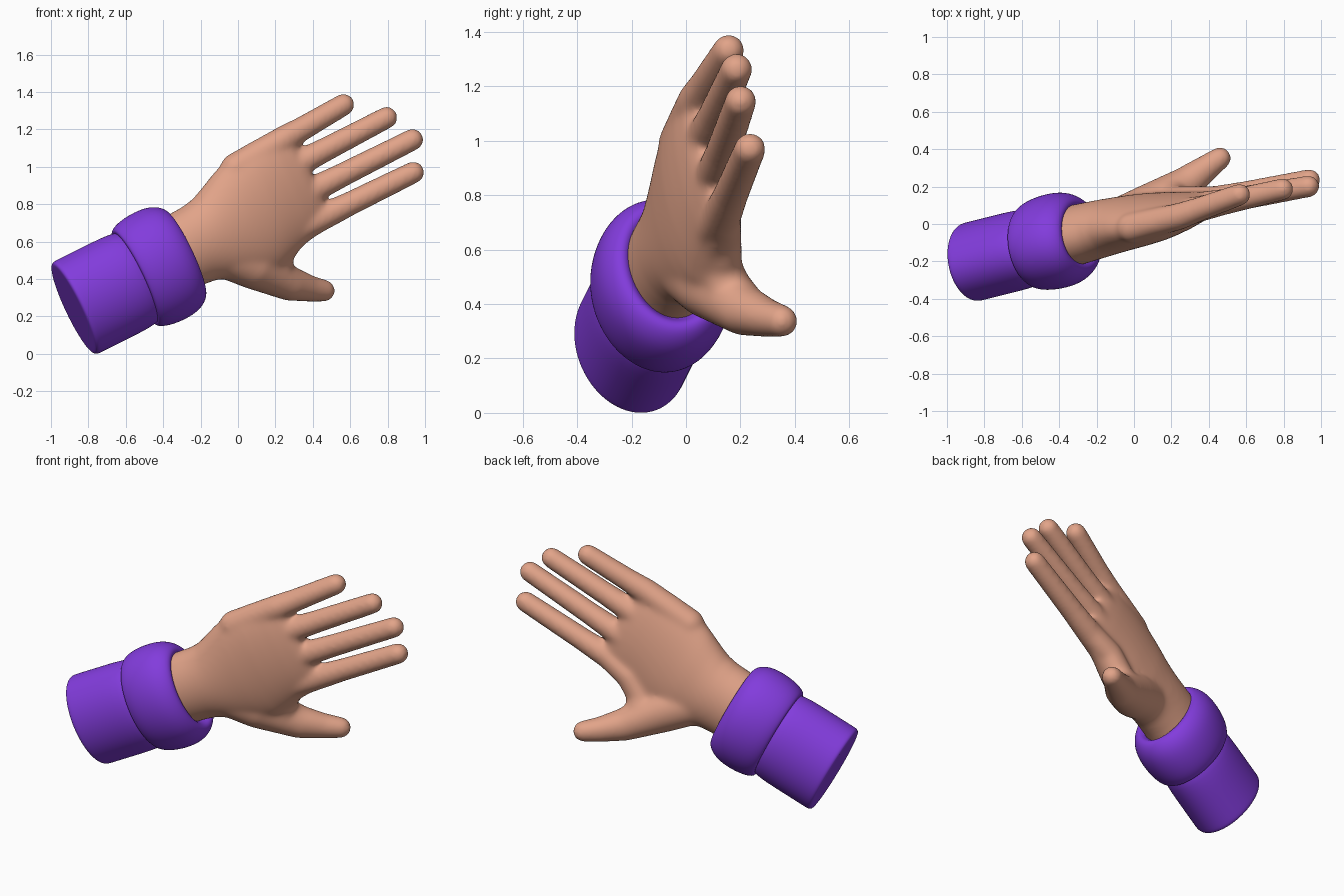
import bpy, bmesh, math
from mathutils import Vector, Matrix

if "Cube" in bpy.data.objects:
    bpy.data.objects.remove(bpy.data.objects["Cube"])

# Arm frame: D runs along the arm, V across the palm (to the thumb), W out of the palm
O = Vector((-0.88, -0.195, 0.247))
SLEEVE_SHIFT = Vector((0, -0.011, -0.007))
D = Vector((0.873, 0.218, 0.436)).normalized()
V = Vector((0.40, 0.19, -0.88))
V = (V - D * V.dot(D)).normalized()
W = D.cross(V)


def material(name, colour):
    m = bpy.data.materials.new(name)
    m.diffuse_color = (*colour, 1)
    m.use_nodes = True
    m.node_tree.nodes["Principled BSDF"].inputs["Base Color"].default_value = m.diffuse_color
    return m


skin = material("warm skin", (0.76, 0.37, 0.25))
purple = material("purple cloth", (0.225, 0.045, 0.72))


def loft(bm, sections, n=32):
    """Closed loft of elliptical (t, v centre, w centre, v radius, w radius) sections."""
    rings = []
    for t, cv, cw, a, b in sections:
        angs = [2 * math.pi * i / n for i in range(n)]
        rings.append([bm.verts.new(O + D * t + V * (cv + a * math.cos(g))
                                   + W * (cw + b * math.sin(g))) for g in angs])
    for r0, r1 in zip(rings, rings[1:]):
        for i in range(n):
            j = (i + 1) % n
            bm.faces.new((r0[i], r0[j], r1[j], r1[i]))
    bm.faces.new(rings[0][::-1])
    bm.faces.new(rings[-1])


def limb(bm, points, steps=14):
    """Sweep of spheres through (position, radius) points."""
    for (p0, r0), (p1, r1) in zip(points, points[1:]):
        for k in range(steps + 1):
            f = k / steps
            bmesh.ops.create_icosphere(bm, subdivisions=3, radius=r0 + (r1 - r0) * f,
                                       matrix=Matrix.Translation(Vector(p0).lerp(Vector(p1), f)))


def finish(bm, name, mat):
    bmesh.ops.recalc_face_normals(bm, faces=bm.faces[:])
    for f in bm.faces:
        f.smooth = True
    me = bpy.data.meshes.new(name)
    bm.to_mesh(me)
    bm.free()
    me.materials.append(mat)
    ob = bpy.data.objects.new(name, me)
    bpy.context.collection.objects.link(ob)
    return ob


# Hand: palm loft, four fingers, thumb and thumb web fused by a remesh
bm = bmesh.new()
palm = [  # t, pinky side v, thumb side v, w centre, half thickness
    (0.52, -0.21, 0.20, -0.005, 0.165), (0.69, -0.222, 0.202, -0.005, 0.16),
    (0.77, -0.225, 0.21, -0.005, 0.156), (0.84, -0.238, 0.235, -0.006, 0.152),
    (0.91, -0.27, 0.27, -0.008, 0.147), (0.99, -0.31, 0.30, -0.010, 0.142),
    (1.06, -0.341, 0.315, -0.014, 0.136), (1.13, -0.363, 0.312, -0.017, 0.129),
    (1.20, -0.375, 0.285, -0.020, 0.121), (1.27, -0.38, 0.26, -0.021, 0.110),
    (1.35, -0.38, 0.24, -0.021, 0.095), (1.43, -0.35, 0.21, -0.02, 0.075),
    (1.48, -0.25, 0.18, -0.02, 0.05)]
loft(bm, [(t, (lo + hi) / 2, w, (hi - lo) / 2, h) for t, lo, hi, w, h in palm], 48)

tips = [(0.565, 0.157, 1.332), (0.795, 0.186, 1.263), (0.933, 0.201, 1.145), (0.938, 0.235, 0.97)]
knuckles = [-0.311, -0.157, 0.006, 0.162]
for tip, v in zip(tips, knuckles):
    tip = Vector(tip)
    inner = O + D * 1.12 + V * v * 0.93 + W * -0.015
    base = O + D * 1.42 + V * v + W * -0.016
    limb(bm, [(inner, 0.082), (base, 0.074), (base.lerp(tip, 0.3), 0.067), (tip, 0.061)], 12)

limb(bm, [((-0.10, 0.0, 0.545), 0.13), ((0.08, 0.085, 0.475), 0.13),
          ((0.27, 0.21, 0.378), 0.095), ((0.38, 0.295, 0.349), 0.073),
          ((0.46, 0.352, 0.337), 0.061)], 12)
limb(bm, [((0.20, 0.16, 0.43), 0.095), ((0.215, 0.125, 0.53), 0.083),
          ((0.295, 0.13, 0.64), 0.077), ((0.45, 0.135, 0.73), 0.070)], 12)
hand = finish(bm, "hand", skin)
rm = hand.modifiers.new("fuse", 'REMESH')
rm.mode = 'VOXEL'
rm.voxel_size = 0.011
rm.use_smooth_shade = True
sm = hand.modifiers.new("soften", 'SMOOTH')
sm.factor = 0.5
sm.iterations = 30


# Sleeve and rolled cuff: elliptical lofts, profile as (t, offset from sleeve radius)
def cloth(name, profile):
    bm = bmesh.new()
    loft(bm, [(t, 0, 0, 0.277 + d, 0.213 + d) for t, d in profile])
    bmesh.ops.translate(bm, verts=bm.verts[:], vec=SLEEVE_SHIFT)
    ob = finish(bm, name, purple)
    sub = ob.modifiers.new("round", 'SUBSURF')
    sub.levels = sub.render_levels = 2


cloth("sleeve", [(0, -0.15), (0, -0.03), (0, -0.012), (0.012, 0), (0.04, 0),
                 (0.2, 0), (0.4, 0), (0.43, -0.05)])
cloth("cuff", [(0.40, -0.10), (0.385, -0.04), (0.375, 0.0), (0.385, 0.015), (0.43, 0.034),
               (0.51, 0.044), (0.59, 0.040), (0.645, 0.020), (0.682, -0.012),
               (0.688, -0.042), (0.672, -0.065), (0.62, -0.10)])
